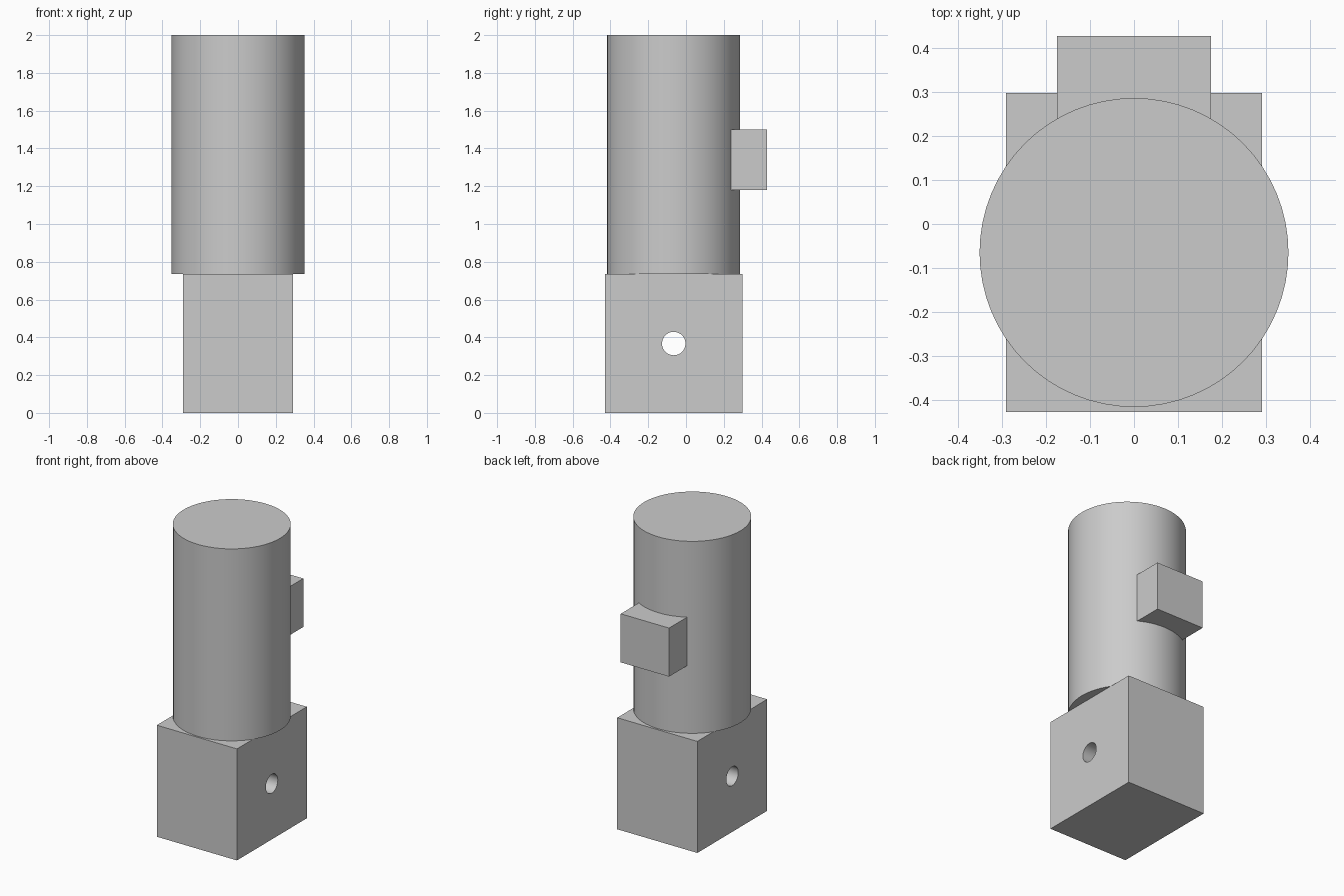
import bpy
import math

if "Cube" in bpy.data.objects:
    bpy.data.objects.remove(bpy.data.objects["Cube"], do_unlink=True)

AXIS_Y = -0.065      # shared centre of barrel, base and cross hole
BASE_TOP = 0.735

grey = bpy.data.materials.new("plain grey")
grey.use_nodes = True
colour = (0.6, 0.6, 0.6, 1)
grey.diffuse_color = colour
grey.node_tree.nodes["Principled BSDF"].inputs["Base Color"].default_value = colour


def finish(name):
    obj = bpy.context.object
    obj.name = name
    bpy.ops.object.transform_apply(location=False, rotation=True, scale=True)
    obj.data.materials.append(grey)
    return obj


def box(name, low, high):
    centre = [(a + b) / 2 for a, b in zip(low, high)]
    bpy.ops.mesh.primitive_cube_add(size=1, location=centre)
    bpy.context.object.scale = [b - a for a, b in zip(low, high)]
    return finish(name)


def cylinder(name, radius, depth, centre, sides, rotation=(0, 0, 0)):
    bpy.ops.mesh.primitive_cylinder_add(vertices=sides, radius=radius, depth=depth,
                                        location=centre, rotation=rotation)
    return finish(name)


def cut(target, cutter):
    bpy.context.view_layer.objects.active = target
    mod = target.modifiers.new("cut", "BOOLEAN")
    mod.operation = "DIFFERENCE"
    mod.solver = "EXACT"
    mod.object = cutter
    bpy.ops.object.modifier_apply(modifier=mod.name)


def smooth(obj):
    bpy.ops.object.select_all(action="DESELECT")
    obj.select_set(True)
    bpy.context.view_layer.objects.active = obj
    bpy.ops.object.shade_smooth_by_angle(angle=math.radians(30))


# Square base with a hole through it from side to side
base = box("base_block", (-0.292, -0.428, 0), (0.292, 0.299, BASE_TOP))
drill = cylinder("hole_cutter", 0.062, 1, (0, AXIS_Y, 0.367), 48, (0, math.pi / 2, 0))
cut(base, drill)
bpy.data.objects.remove(drill, do_unlink=True)

# Round barrel standing on the base
barrel = cylinder("barrel", 0.352, 2 - BASE_TOP, (0, AXIS_Y, (2 + BASE_TOP) / 2), 64)

# Rear lug, hollowed to fit against the barrel
lug = box("rear_lug", (-0.176, 0.1, 1.18), (0.176, 0.428, 1.5))
cut(lug, barrel)

for part in (base, barrel, lug):
    smooth(part)
